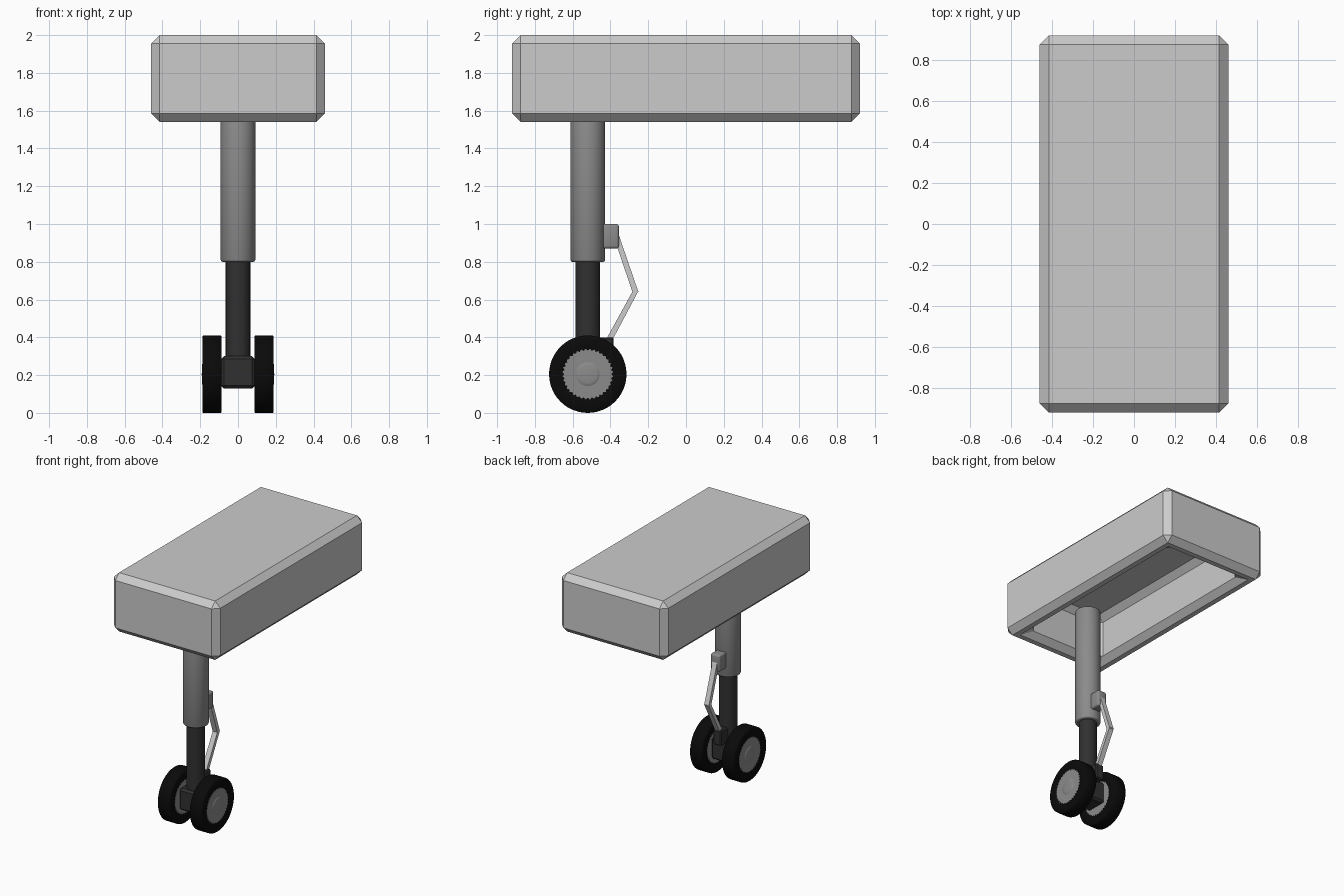
import bpy, bmesh, math
from mathutils import Vector, Matrix

if "Cube" in bpy.data.objects:
    bpy.data.objects.remove(bpy.data.objects["Cube"])

LEG_Y, AXLE_Z = -0.52, 0.205


def material(name, v):
    m = bpy.data.materials.new(name)
    m.diffuse_color = (v, v, v, 1)
    m.use_nodes = True
    m.node_tree.nodes["Principled BSDF"].inputs["Base Color"].default_value = m.diffuse_color
    return m


BLACK, DARK = material("rubber", 0.003), material("dark_metal", 0.03)
GREY = material("painted_metal", 0.26)


def finish(ob, mat=None, smooth=False):
    if mat:
        ob.data.materials.append(mat)
    if smooth:
        bpy.ops.object.select_all(action='DESELECT')
        ob.select_set(True)
        bpy.context.view_layer.objects.active = ob
        bpy.ops.object.shade_smooth_by_angle(angle=math.radians(50))
    return ob


def mesh_object(name, bm, mat=None, smooth=False):
    bmesh.ops.remove_doubles(bm, verts=bm.verts, dist=1e-5)
    bmesh.ops.recalc_face_normals(bm, faces=bm.faces)
    me = bpy.data.meshes.new(name)
    bm.to_mesh(me)
    bm.free()
    ob = bpy.data.objects.new(name, me)
    bpy.context.collection.objects.link(ob)
    return finish(ob, mat, smooth)


def cube(lo, hi):
    lo, hi = Vector(lo), Vector(hi)
    bm = bmesh.new()
    bmesh.ops.create_cube(bm, size=1)
    bmesh.ops.scale(bm, vec=hi - lo, verts=bm.verts)
    bmesh.ops.translate(bm, vec=(lo + hi) / 2, verts=bm.verts)
    return bm


def box(name, lo, hi, bevel, mat=None, segments=1):
    bm = cube(lo, hi)
    bmesh.ops.bevel(bm, geom=bm.edges[:], offset=bevel, segments=segments,
                    profile=0.5, affect='EDGES')
    return mesh_object(name, bm, mat, segments > 1)


def lathe(name, profile, axis, loc, mat=None, closed=False, steps=48):
    """Spin (radius, height) points round z, then turn z onto the axis."""
    bm = bmesh.new()
    vs = [bm.verts.new((r, 0, h)) for r, h in profile]
    es = [bm.edges.new(p) for p in zip(vs, vs[1:])]
    if closed:
        es.append(bm.edges.new((vs[-1], vs[0])))
    bmesh.ops.spin(bm, geom=vs + es, cent=(0, 0, 0), axis=(0, 0, 1),
                   angle=2 * math.pi, steps=steps)
    rot = Vector((0, 0, 1)).rotation_difference(Vector(axis)).to_matrix().to_4x4()
    bmesh.ops.transform(bm, matrix=Matrix.Translation(loc) @ rot, verts=bm.verts)
    return mesh_object(name, bm, mat, True)


def prism(name, pts, offset, mat=None):
    """Extrude an outline of 3D points along x."""
    bm = bmesh.new()
    f = bm.faces.new([bm.verts.new(p) for p in pts])
    new = bmesh.ops.extrude_face_region(bm, geom=[f])["geom"]
    bmesh.ops.translate(bm, vec=(offset, 0, 0),
                        verts=[v for v in new if isinstance(v, bmesh.types.BMVert)])
    return mesh_object(name, bm, mat)


# Wheel bay: box with the underside inset and pushed up, all edges chamfered
bm = cube((-0.46, -0.92, 1.54), (0.46, 0.92, 2.0))
bm.normal_update()
floor = min(bm.faces, key=lambda f: f.calc_center_median().z)
bmesh.ops.inset_region(bm, faces=[floor], thickness=0.13, use_even_offset=True)
pocket = bmesh.ops.extrude_discrete_faces(bm, faces=[floor])["faces"][0]
rim_edges = [e for e in bm.edges if e.is_boundary]
bmesh.ops.translate(bm, vec=(0, 0, 0.37), verts=pocket.verts[:])
bmesh.ops.bridge_loops(bm, edges=[e for e in bm.edges if e.is_boundary]) \
    if rim_edges else None
bmesh.ops.recalc_face_normals(bm, faces=bm.faces)
sharp = [e for e in bm.edges if len(e.link_faces) == 2 and e.calc_face_angle() > 0.5]
bmesh.ops.bevel(bm, geom=sharp, offset=0.045, segments=1, profile=0.5, affect='EDGES')
mesh_object("wheel_bay", bm)

# Strut and sliding piston
lathe("main_strut", [(0, 0.80), (0.082, 0.80), (0.089, 0.803), (0.092, 0.81),
                     (0.092, 1.72), (0.089, 1.727), (0.082, 1.73), (0, 1.73)],
      (0, 0, 1), (0, LEG_Y, 0), GREY)
lathe("piston", [(0, 0.2), (0.065, 0.2), (0.065, 0.86), (0, 0.86)],
      (0, 0, 1), (0, LEG_Y, 0), DARK)

# Axle block and axle
box("axle_block", (-0.09, LEG_Y - 0.085, 0.13), (0.09, LEG_Y + 0.085, 0.30), 0.015, DARK)
lathe("axle", [(0, -0.13), (0.04, -0.13), (0.04, 0.13), (0, 0.13)],
      (1, 0, 0), (0, LEG_Y, AXLE_Z), DARK)

# Torque link brackets
box("upper_bracket", (-0.04, -0.46, 0.87), (0.04, -0.355, 1.0), 0.014, GREY, 3)
box("lower_bracket", (-0.035, -0.48, 0.28), (0.035, -0.383, 0.40), 0.008, DARK)

# Torque links
links = {"upper_torque_link": [(-0.385, 0.94), (-0.355, 0.94), (-0.252, 0.64), (-0.282, 0.635)],
         "lower_torque_link": [(-0.282, 0.645), (-0.252, 0.645), (-0.39, 0.385), (-0.425, 0.385)]}
for name, pts in links.items():
    prism(name, [(-0.02, y, z) for y, z in pts], 0.04)

# Wheels
for side, s in (("left", -1), ("right", 1)):
    c = (s * 0.138, LEG_Y, AXLE_Z)
    out = (s, 0, 0)
    lathe(side + "_tyre", [(0.12, -0.044), (0.145, -0.051), (0.20, -0.051), (0.205, -0.046),
                           (0.205, 0.046), (0.20, 0.051), (0.145, 0.051), (0.12, 0.044)],
          out, c, BLACK, closed=True)
    # toothed rim disc
    n = 72
    ring = [(0.135 if i % 2 else 0.125, 2 * math.pi * i / n) for i in range(n)]
    prism(side + "_rim", [(c[0] - 0.048, LEG_Y + r * math.cos(a), AXLE_Z + r * math.sin(a))
                          for r, a in ring], 0.096, GREY)
    # rounded hub cap
    lathe(side + "_hub", [(0, 0.03), (0.066, 0.03), (0.066, 0.046), (0.06, 0.05),
                          (0.045, 0.053), (0, 0.054)], out, c, GREY, steps=32)
